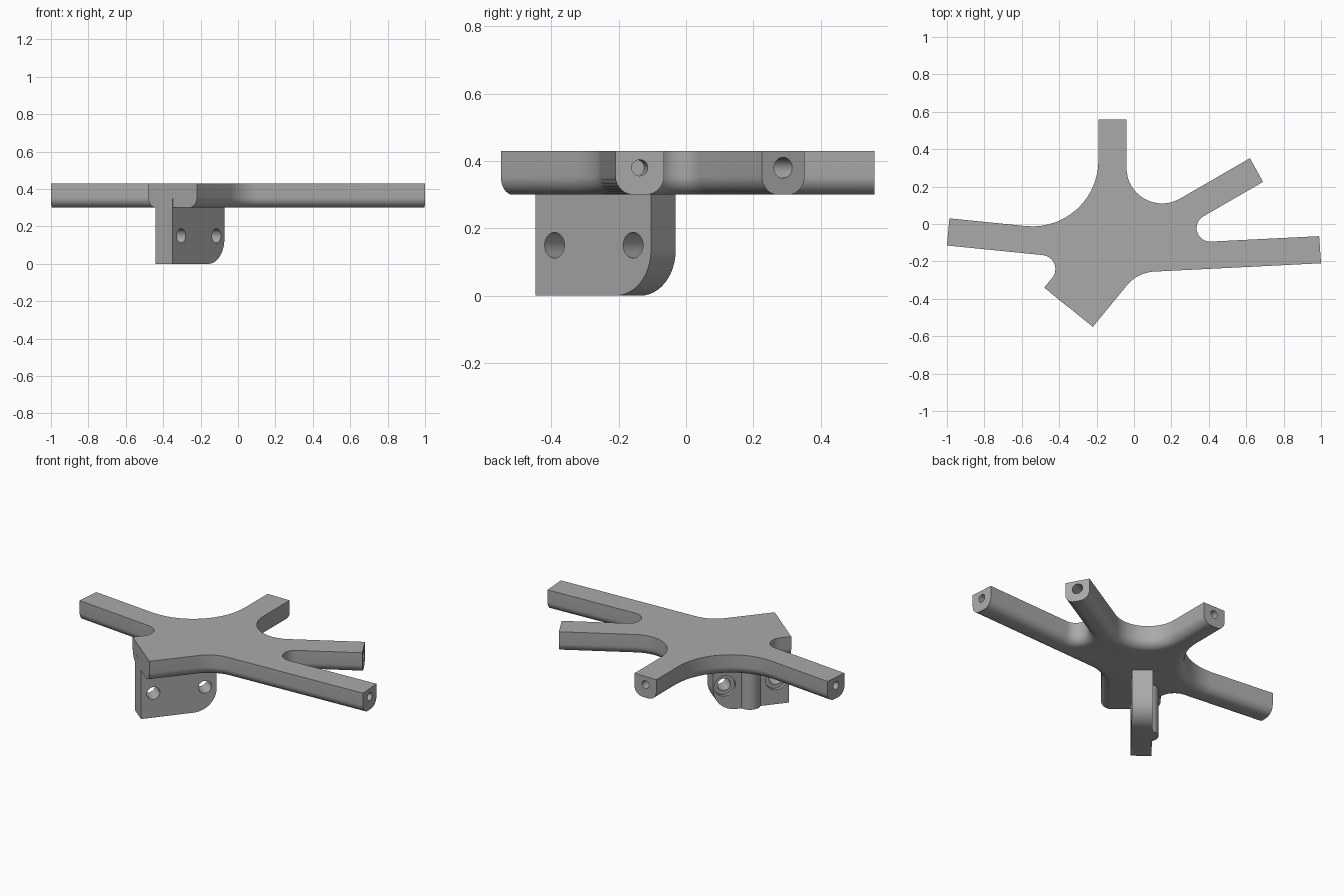
import bpy, bmesh, math
from mathutils import Vector, Matrix

cube = bpy.data.objects.get("Cube")
if cube:
    bpy.data.objects.remove(cube, do_unlink=True)

grey = bpy.data.materials.new("plain grey")
grey.use_nodes = True
COLOUR = (0.4, 0.4, 0.4, 1)
grey.diffuse_color = COLOUR
grey.node_tree.nodes["Principled BSDF"].inputs["Base Color"].default_value = COLOUR

BOTTOM, TOP = 0.3, 0.43
ROUND = 0.055


def add_object(name, bm):
    bmesh.ops.recalc_face_normals(bm, faces=bm.faces)
    mesh = bpy.data.meshes.new(name)
    bm.to_mesh(mesh)
    bm.free()
    mesh.materials.append(grey)
    obj = bpy.data.objects.new(name, mesh)
    bpy.context.collection.objects.link(obj)
    return obj


def rounded(prev, corner, nxt, length, steps=14):
    """Tangent arc at a corner, starting the given length away from it."""
    a, c, b = Vector(prev), Vector(corner), Vector(nxt)
    d1, d2 = (a - c).normalized(), (b - c).normalized()
    half = d1.angle(d2) / 2
    radius = length * math.tan(half)
    bisector = (d1 + d2).normalized()
    centre = c + bisector * (length / math.cos(half))
    side = (d1 - d2).normalized()
    sweep = math.pi / 2 - half
    return [centre + radius * (side * math.sin(t) - bisector * math.cos(t))
            for t in (sweep * (1 - 2 * i / steps) for i in range(steps + 1))]


def extrude(bm, points, shift):
    face = bm.faces.new([bm.verts.new(p) for p in points])
    new = bmesh.ops.extrude_face_region(bm, geom=[face])["geom"]
    bmesh.ops.translate(bm, vec=shift, verts=[v for v in new if isinstance(v, bmesh.types.BMVert)])


def rod(name, centre, axis, radius, depth, radius2=None):
    bm = bmesh.new()
    turn = Vector(axis).to_track_quat("Z", "Y").to_matrix().to_4x4()
    bmesh.ops.create_cone(bm, cap_ends=True, segments=32, radius1=radius,
                          radius2=radius if radius2 is None else radius2, depth=depth,
                          matrix=Matrix.Translation(centre) @ turn)
    return add_object(name, bm)


def combine(obj, other, operation):
    """Apply a boolean and remove the helper object."""
    other.hide_render = True
    mod = obj.modifiers.new("cut", "BOOLEAN")
    mod.object, mod.operation, mod.solver = other, operation, "EXACT"
    graph = bpy.context.evaluated_depsgraph_get()
    mesh = bpy.data.meshes.new_from_object(obj.evaluated_get(graph))
    obj.modifiers.clear()
    obj.data = mesh
    bpy.data.objects.remove(other, do_unlink=True)


def smooth(obj):
    bpy.ops.object.select_all(action="DESELECT")
    obj.select_set(True)
    bpy.context.view_layer.objects.active = obj
    bpy.ops.object.shade_smooth_by_angle(angle=math.radians(30))


# Flat end of each arm (two corners), then the inner corner and fillet length after it
arms = [
    ((1.0, -0.21), (0.99, -0.065), (0.111, -0.109), 0.3),
    ((0.69, 0.225), (0.62, 0.352), (-0.04, -0.03), 0.33),
    ((-0.04, 0.56), (-0.19, 0.56), (-0.19, -0.05), 0.39),
    ((-0.987, 0.03), (-1.0, -0.115), (-0.349, -0.18), 0.14),
    ((-0.48, -0.34), (-0.22, -0.55), (0.0185, -0.259), 0.09),
]
outline, tips = [], set()
for i, (first, second, corner, length) in enumerate(arms):
    following = arms[(i + 1) % len(arms)][0]
    outline += [Vector(first), Vector(second)] + rounded(second, corner, following, length)

# Five-armed plate with rounded undersides and flat arm ends
bm = bmesh.new()
extrude(bm, [p.to_3d() + Vector((0, 0, BOTTOM)) for p in outline], (0, 0, TOP - BOTTOM))
ends = [((Vector(a) + Vector(b)) / 2) for a, b, _, _ in arms]
under = []
for e in bm.edges:
    mid = (e.verts[0].co + e.verts[1].co) / 2
    if mid.z < BOTTOM + 0.01 and min((mid.xy - p).length for p in ends) > 0.005:
        under.append(e)
bmesh.ops.bevel(bm, geom=under, offset=ROUND, offset_type="OFFSET", segments=8,
                profile=0.5, affect="EDGES", clamp_overlap=False)
plate = add_object("arm_plate", bm)

# Blind screw holes in the ends of the four thin arms
for (first, second, _, _), radius in zip(arms[:4], (0.024, 0.031, 0.024, 0.024)):
    a, b = Vector(first), Vector(second)
    axis = Vector(((b - a).y, -(b - a).x, 0)).normalized()
    centre = ((a + b) / 2).to_3d() + Vector((0, 0, 0.38))
    combine(plate, rod("hole_cutter", centre, axis, radius, 0.3), "DIFFERENCE")
smooth(plate)

# Mounting bracket: side profile along the tab, extruded to its thickness
across = Vector((0.778, -0.628, 0))
along = Vector((0.628, 0.778, 0))
start = Vector((-0.44, -0.373, 0))
LENGTH, THICK, CURVE = 0.44, 0.117, 0.135


def on_bracket(s, z, out=0):
    return start + along * s + across * out + Vector((0, 0, z))


profile = [(0, TOP - 0.08), (0, 0)]
for i in range(13):
    t = math.pi / 2 * i / 12
    profile.append((LENGTH - CURVE + CURVE * math.sin(t), CURVE - CURVE * math.cos(t)))
profile.append((LENGTH, TOP - 0.08))
bm = bmesh.new()
extrude(bm, [on_bracket(s, z) for s, z in profile], across * THICK)
bracket = add_object("mounting_bracket", bm)

# Half-round rib on the back of the bracket
rib = rod("rib", on_bracket(LENGTH / 2, 0.17, 0.025), (0, 0, 1), 0.06, 0.34)
combine(bracket, rib, "UNION")

# Bolt holes with a wider counterbore on the rib side
for s in (0.072, 0.372):
    combine(bracket, rod("bolt_cutter", on_bracket(s, 0.15, THICK / 2), across, 0.038, 0.4), "DIFFERENCE")
    combine(bracket, rod("bore_cutter", on_bracket(s, 0.15, 0), across, 0.062, 0.04), "DIFFERENCE")
smooth(bracket)
